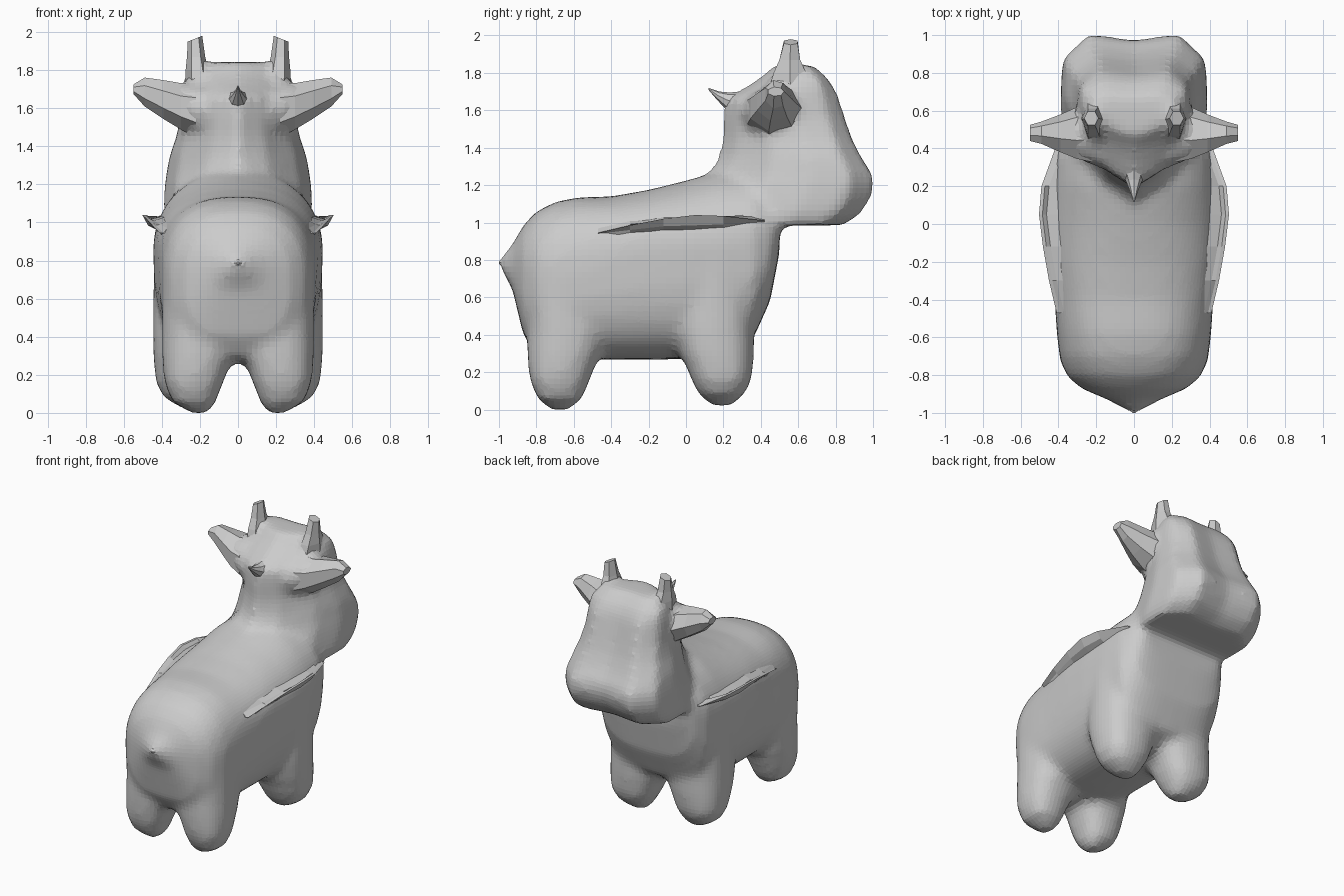
import bpy, bmesh, math
from mathutils import Vector

if "Cube" in bpy.data.objects:
    bpy.data.objects.remove(bpy.data.objects["Cube"])


def loft(bm, rings):
    """Skin a list of equal-length point rings and cap both ends."""
    rows = [[bm.verts.new(p) for p in r] for r in rings]
    faces = []
    for a, b in zip(rows, rows[1:]):
        n = len(a)
        for i in range(n):
            faces.append(bm.faces.new((a[i], a[(i + 1) % n], b[(i + 1) % n], b[i])))
    faces += [bm.faces.new(rows[0]), bm.faces.new(rows[-1])]
    bmesh.ops.recalc_face_normals(bm, faces=faces)


def oval(n, ra, up, power=2.0, down=None, power_down=None):
    """Superellipse outline as (a, b) pairs; the lower half may differ."""
    pts = []
    for i in range(n):
        t = 2 * math.pi * i / n
        c, s = math.cos(t), math.sin(t)
        rb, p = (up, power) if s >= 0 else (down or up, power_down or power)
        pts.append((ra * math.copysign(abs(c) ** (2 / p), c),
                    rb * math.copysign(abs(s) ** (2 / p), s)))
    return pts


def finish(bm, name):
    mesh = bpy.data.meshes.new(name)
    bm.to_mesh(mesh)
    bm.free()
    ob = bpy.data.objects.new(name, mesh)
    bpy.context.collection.objects.link(ob)
    return ob


def mirror(ob):
    m = ob.modifiers.new("mirror", 'MIRROR')
    m.use_axis = (True, False, False)


bm = bmesh.new()

# Trunk: sections along y (y, bottom, widest z, top, half width, top roundness)
trunk = [(-1.0, .77, .785, .80, .02, 2), (-.93, .65, .76, .88, .14, 2),
         (-.87, .40, .72, .985, .28, 2.3), (-.80, .29, .70, 1.06, .36, 2.4),
         (-.70, .27, .70, 1.11, .395, 2.5), (-.58, .27, .72, 1.135, .41, 2.5),
         (-.40, .265, .80, 1.14, .42, 2.4), (-.20, .265, .86, 1.175, .435, 2.2),
         (0, .27, .88, 1.225, .445, 2.0), (.20, .29, .88, 1.28, .445, 2.0),
         (.36, .38, .90, 1.28, .43, 2.1), (.45, .58, .95, 1.21, .385, 2.3),
         (.50, .84, 1.0, 1.15, .33, 2.4)]
loft(bm, [[(a, y, mid + b) for a, b in oval(32, w, hi - mid, p, mid - lo, 3)]
          for y, lo, mid, hi, w, p in trunk])

# Neck and head: horizontal sections (z, back y, front y, half width)
head = [(.985, .0, .84, .37), (1.04, .0, .93, .39), (1.12, .02, .985, .39),
        (1.20, .06, 1.008, .385), (1.27, .12, .995, .375), (1.35, .17, .94, .36),
        (1.45, .19, .89, .325), (1.55, .19, .855, .305), (1.66, .20, .82, .30),
        (1.71, .29, .80, .295), (1.77, .39, .76, .28), (1.842, .47, .68, .22)]
shape = [(0, 0), (.42, .12), (.85, .38), (1, .62), (.98, .86), (.62, 1), (0, .965)]
outline = shape + [(-a, b) for a, b in reversed(shape[1:-1])]
loft(bm, [[(a * w, lo + b * (hi - lo), z) for a, b in outline]
          for z, lo, hi, w in head])

# Four stubby legs, flaring inward into the belly
for side in (-1, 1):
    for cx, cy, rx, ry, foot in ((.262, .19, .185, .175, .03), (.232, -.675, .168, .175, .01)):
        fwd = -1 if cy > 0 else 1
        rings = []
        for z, k, f in ((foot - .01, .3, 0), (foot + .05, .70, 0), (.16, .93, 0), (.23, .97, .01),
                        (.30, 1.0, .025), (.42, 1.01, .04), (.8, .99, .03)):
            toe = -.03 if k < .5 else 0
            rings.append([(side * (cx + toe - f) + a, cy + fwd * f + b, z)
                          for a, b in oval(16, rx * k + f, ry * k + f, 2.4)])
        loft(bm, rings)
    # Flared ear roots that blend into the skull
    roots = [(.05, .48, 1.57, .23, .15), (.22, .475, 1.595, .17, .14), (.30, .47, 1.62, .13, .115),
             (.38, .47, 1.65, .07, .07)]
    loft(bm, [[(side * x, y + a, z + b) for a, b in oval(10, ry, rz)] for x, y, z, ry, rz in roots])
    # Horn roots
    roots = [(1.64, .17, .56, .10, .17), (1.78, .20, .56, .06, .11), (1.86, .215, .555, .035, .05)]
    loft(bm, [[(side * x + a, y + b, z) for a, b in oval(10, rx, ry)] for z, x, y, rx, ry in roots])

# Fuse into one soft skin
body = finish(bm, "body")
r = body.modifiers.new("fuse", 'REMESH')
r.mode = 'VOXEL'
r.voxel_size = .03
s = body.modifiers.new("soften", 'SMOOTH')
s.factor = .5
s.iterations = 7

# Ears: flat-tipped wedges (x, y, z, ry, rz)
bm = bmesh.new()
ear = [(.22, .49, 1.59, .18, .15), (.30, .475, 1.61, .145, .125), (.39, .475, 1.645, .105, .105),
       (.49, .48, 1.685, .062, .078), (.55, .48, 1.70, .045, .025)]
loft(bm, [[(x, y + a, z + b) for a, b in oval(7, ry, rz)] for x, y, z, ry, rz in ear])
mirror(finish(bm, "ears"))

# Horns: blunt stubs with a slanted tip (z, x, y, rx, ry)
bm = bmesh.new()
horn = [(1.70, .20, .56, .08, .14), (1.80, .215, .555, .06, .10),
        (1.87, .22, .555, .048, .064), (1.965, .226, .56, .038, .042)]
rings = [[Vector((x + a, y + b, z)) for a, b in oval(6, rx, ry)] for z, x, y, rx, ry in horn]
for p in rings[-1]:
    p.z -= (p.x - .226) * .4
loft(bm, rings)
mirror(finish(bm, "horns"))

# Thin upturned skin folds sloping from the back (y, root z, tip x, tip z)
bm = bmesh.new()
fold = [(-.47, .94, .41, .945), (-.30, .96, .45, .985), (-.12, .98, .482, 1.02),
        (.05, .985, .503, 1.04), (.20, .99, .49, 1.035), (.42, 1.0, .41, 1.01)]
loft(bm, [[(.37, y, z - .05), (x - .03, y, z), (x, y, tz), (x - .018, y, tz), (x - .04, y, z + .03), (.35, y, z + .06)]
          for y, z, x, tz in fold])
mirror(finish(bm, "flank_folds"))

# Short pointed tail (y, z, half width, half height)
bm = bmesh.new()
tail = [(-.88, .78, .17, .13), (-.94, .785, .09, .065), (-1.0, .787, .006, .006)]
loft(bm, [[(a, y, z + b) for a, b in oval(8, w, h)] for y, z, w, h in tail])
finish(bm, "tail")

# Small curled tuft on the back of the neck (y, z, radius)
bm = bmesh.new()
tuft = [(.30, 1.63, .075), (.22, 1.655, .04), (.17, 1.68, .02), (.12, 1.715, .004)]
loft(bm, [[(a, y + b * .4, z + b) for a, b in oval(8, w, w)] for y, z, w in tuft])
finish(bm, "neck_tuft")
